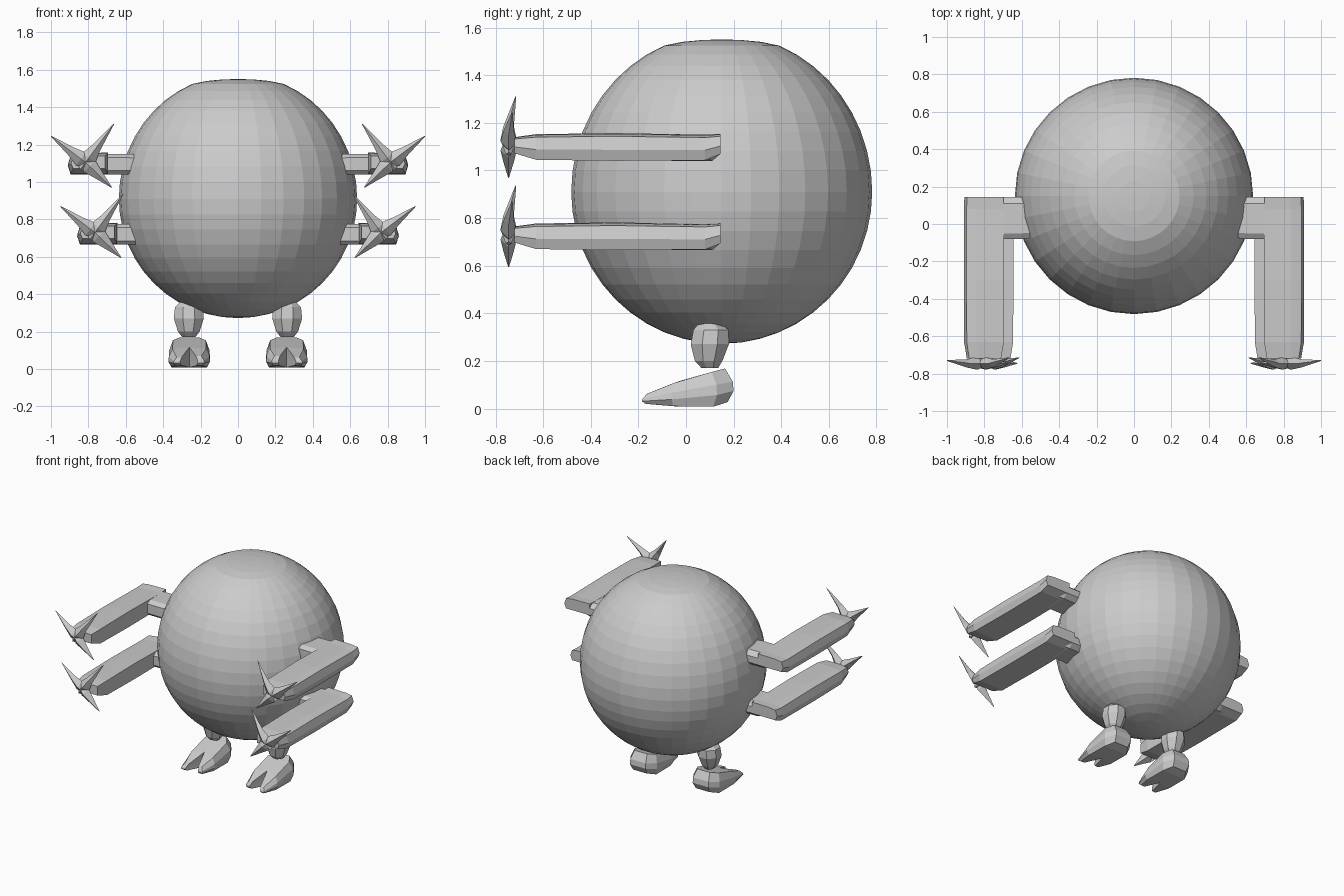
import bpy, bmesh
from mathutils import Vector

if "Cube" in bpy.data.objects:
    bpy.data.objects.remove(bpy.data.objects["Cube"])

grey = bpy.data.materials.new("plain grey")
grey.diffuse_color = (0.6, 0.6, 0.6, 1)
grey.use_nodes = True
grey.node_tree.nodes["Principled BSDF"].inputs["Base Color"].default_value = grey.diffuse_color


def make(name, bm, mirror=True):
    """Turn a bmesh into a flat shaded object, mirrored across x if wanted."""
    bmesh.ops.recalc_face_normals(bm, faces=bm.faces)
    mesh = bpy.data.meshes.new(name)
    bm.to_mesh(mesh)
    bm.free()
    mesh.materials.append(grey)
    ob = bpy.data.objects.new(name, mesh)
    bpy.context.collection.objects.link(ob)
    if mirror:
        ob.modifiers.new("Mirror", 'MIRROR').use_mirror_merge = False
    return ob


def loft(bm, rings):
    """Skin a list of equal-length point rings and cap both ends."""
    vs = [[bm.verts.new(p) for p in ring] for ring in rings]
    n = len(vs[0])
    for a, b in zip(vs, vs[1:]):
        for i in range(n):
            j = (i + 1) % n
            bm.faces.new((a[i], a[j], b[j], b[i]))
    caps = [bm.faces.new(vs[0]), bm.faces.new(vs[-1])]
    bmesh.ops.triangulate(bm, faces=caps)


def lerp(table, t):
    """Piecewise linear lookup."""
    for (a, fa), (b, fb) in zip(table, table[1:]):
        if t <= b:
            return fa + (fb - fa) * max(0, t - a) / (b - a)
    return table[-1][1]


# Round body with a flattened crown
bm = bmesh.new()
bmesh.ops.create_uvsphere(bm, u_segments=32, v_segments=24, radius=1)
for v in bm.verts:
    up = 0.665 if v.co.z > 0 else 0.638
    z = 0.91 + up * v.co.z
    if z > 1.53:
        z = 1.53 + (z - 1.53) * 0.45
    v.co = (0.637 * v.co.x, 0.15 + 0.632 * v.co.y, z)
make("body", bm, mirror=False)

# Two pairs of arms, the lower pair set closer in
for label, dx, dz in (("upper", 0, 0), ("lower", -0.05, -0.375)):
    off = Vector((dx, 0, dz))

    # Short shoulder block: an eight sided section running outward
    bm = bmesh.new()
    section = [(-0.08, 1.06), (-0.06, 1.04), (0.11, 1.04), (0.145, 1.07),
               (0.145, 1.12), (0.11, 1.15), (-0.05, 1.15), (-0.08, 1.13)]
    rings = []
    for x, s in ((0.5, 0.9), (0.6, 1), (0.72, 1), (0.75, 0.85)):
        rings.append([off + Vector((x, 0.03 + (y - 0.03) * s, 1.095 + (z - 1.095) * s))
                      for y, z in section])
    loft(bm, rings)
    make(label + "_shoulder", bm)

    # Long forearm reaching forward
    bm = bmesh.new()
    section = [(-0.105, -0.055), (0.095, -0.055), (0.11, -0.01),
               (0.095, 0.045), (0.04, 0.055), (-0.105, 0.058)]
    rings = []
    for y, sx, sz, cx, cz in ((0.145, 0.97, 0.75, 0.80, 1.11), (0.08, 1, 0.95, 0.80, 1.095),
                              (-0.3, 1, 1.03, 0.80, 1.097), (-0.63, 0.99, 0.95, 0.80, 1.097),
                              (-0.72, 0.85, 0.6, 0.80, 1.105)):
        rings.append([off + Vector((cx + x * sx, y, cz + z * sz)) for x, z in section])
    loft(bm, rings)
    make(label + "_forearm", bm)

    # Three spiked claw, each spike a flattened diamond pyramid
    bm = bmesh.new()
    hub = Vector((0.815, -0.745, 1.105))
    for tip in ((1.0, -0.73, 1.245), (0.664, -0.715, 1.31), (0.675, -0.745, 0.97)):
        tip = Vector(tip)
        d = Vector((tip.x - hub.x, 0, tip.z - hub.z)).normalized()
        side = Vector((d.z, 0, -d.x))
        base = []
        for t, w, h in ((-0.045, 0.012, 0.012), (0.03, 0.043, 0.034), (0.1, 0.025, 0.022)):
            c = hub + d * t
            base.append([off + c + side * w, off + c + Vector((0, h, 0)),
                         off + c - side * w, off + c - Vector((0, h, 0))])
        point = [off + tip + p for p in (side * 0.002, Vector((0, 0.002, 0)),
                                         side * -0.002, Vector((0, -0.002, 0)))]
        loft(bm, base + [point])
    make(label + "_claw", bm)

# Faceted stubby legs
bm = bmesh.new()
rings = []
for z, r, cy in ((0.17, 0.035, 0.1), (0.2, 0.058, 0.095), (0.27, 0.08, 0.1),
                 (0.33, 0.074, 0.105), (0.36, 0.045, 0.1)):
    rings.append([(0.263 + r * x, cy + r * y, z) for x, y in
                  ((1, 0.4), (0.4, 1), (-0.4, 1), (-1, 0.4),
                   (-1, -0.4), (-0.4, -1), (0.4, -1), (1, -0.4))])
loft(bm, rings)
make("leg", bm)

# Wedge feet, split into two toes at the front
outline = [(0.065, 0.2), (0.11, 0.13), (0.112, -0.06), (0.085, -0.185), (0.05, -0.18),
           (0.0, -0.03), (-0.045, -0.165), (-0.08, -0.165), (-0.11, -0.06),
           (-0.11, 0.13), (-0.065, 0.2)]
top = [(-0.19, 0.05), (-0.1, 0.09), (0.0, 0.125), (0.17, 0.17), (0.2, 0.165)]
low = [(-0.19, 0.022), (-0.1, 0.013), (0.09, 0.0), (0.2, 0.035)]
bm = bmesh.new()
rings = []
for s, t in ((0.86, 0), (1, 0.3), (0.98, 0.6), (0.8, 1)):
    ring = []
    for x, y in outline:
        yy = 0.02 + (y - 0.02) * (s if y > 0 else 0.5 + s / 2)
        zl, zt = lerp(low, yy), lerp(top, yy)
        ring.append((0.26 + x * s, yy, zl + (zt - zl) * t))
    rings.append(ring)
loft(bm, rings)
make("foot", bm)
